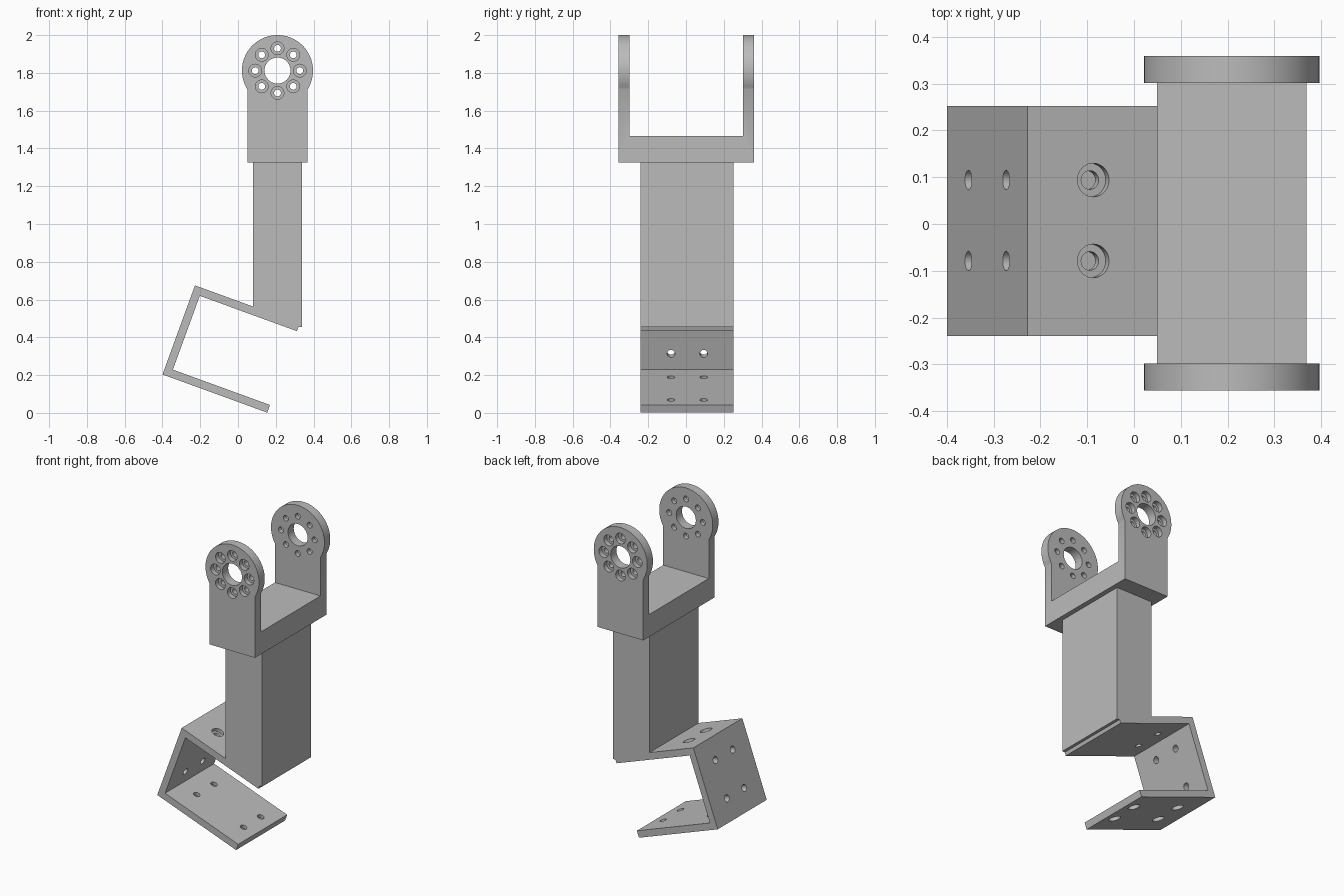
import bpy, bmesh
from math import cos, sin, pi, radians, acos
from mathutils import Vector

cube = bpy.data.objects.get("Cube")
if cube:
    bpy.data.objects.remove(cube, do_unlink=True)

grey = bpy.data.materials.new("metal grey")
grey.use_nodes = True
colour = (0.5, 0.5, 0.5, 1)
grey.diffuse_color = colour
grey.node_tree.nodes["Principled BSDF"].inputs["Base Color"].default_value = colour


def make_object(name, bm):
    bmesh.ops.recalc_face_normals(bm, faces=bm.faces)
    mesh = bpy.data.meshes.new(name)
    bm.to_mesh(mesh)
    bm.free()
    mesh.materials.append(grey)
    obj = bpy.data.objects.new(name, mesh)
    bpy.context.collection.objects.link(obj)
    return obj


def extrude_profile(name, points, y0, y1):
    """Solid from an x-z outline, running from y0 to y1."""
    bm = bmesh.new()
    face = bm.faces.new([bm.verts.new((x, y0, z)) for x, z in points])
    grown = bmesh.ops.extrude_face_region(bm, geom=[face])["geom"]
    verts = [g for g in grown if isinstance(g, bmesh.types.BMVert)]
    bmesh.ops.translate(bm, verts=verts, vec=(0, y1 - y0, 0))
    return make_object(name, bm)


def drills(rods):
    """One cutter of separate rods, each (start, end, radius)."""
    bm = bmesh.new()
    for start, end, radius in rods:
        axis = end - start
        matrix = axis.to_track_quat("Z", "Y").to_matrix().to_4x4()
        matrix.translation = (start + end) / 2
        bmesh.ops.create_cone(bm, cap_ends=True, segments=40 if radius > 0.05 else 24,
                              radius1=radius, radius2=radius,
                              depth=axis.length, matrix=matrix)
    return make_object("cutter", bm)


def cut(obj, cutter):
    cutter.hide_render = True
    mod = obj.modifiers.new("cut", "BOOLEAN")
    mod.operation, mod.solver, mod.object = "DIFFERENCE", "EXACT", cutter
    bpy.context.view_layer.objects.active = obj
    bpy.ops.object.modifier_apply(modifier=mod.name)
    bpy.data.objects.remove(cutter, do_unlink=True)


def finish(obj):
    bpy.ops.object.select_all(action="DESELECT")
    obj.select_set(True)
    bpy.context.view_layer.objects.active = obj
    bpy.ops.object.shade_smooth_by_angle(angle=radians(30))


# Fork: round-topped outline, hollowed into a U
cx, cz, radius, half = 0.209, 1.812, 0.188, 0.16
y_mid, y_out, y_in = 0.0015, 0.358, 0.3
base_z = 1.325
a0 = -acos(half / radius)
steps = 56
outline = [(cx - half, base_z), (cx + half, base_z)]
for i in range(steps + 1):
    a = a0 + (pi - 2 * a0) * i / steps
    outline.append((cx + radius * cos(a), cz + radius * sin(a)))
fork = extrude_profile("fork", outline, y_mid - y_out, y_mid + y_out)
gap = [(-1, 1.467), (1, 1.467), (1, 3), (-1, 3)]
cut(fork, extrude_profile("gap", gap, y_mid - y_in, y_mid + y_in))

# Fork holes: shaft hole, ring of screw holes and their counterbores
centres = [(cx + 0.118 * cos(k * pi / 4), cz + 0.118 * sin(k * pi / 4)) for k in range(8)]
through = [(Vector((cx, -1, cz)), Vector((cx, 1, cz)), 0.069)]
bores = []
for x, z in centres:
    through.append((Vector((x, -1, z)), Vector((x, 1, z)), 0.018))
    for side in (-1, 1):
        bores.append((Vector((x, y_mid + side * (y_out - 0.03), z)),
                      Vector((x, side, z)), 0.034))
cut(fork, drills(bores))
cut(fork, drills(through))
finish(fork)

# Tilted C bracket, laid out in its own u (along plates) and v (across) axes
tilt = radians(20)
y0, y1 = -0.24, 0.252
length, height, t = 0.59, 0.502, 0.043


def place(u, v, y=0.0):
    return Vector((-0.228 + u * cos(tilt) + v * sin(tilt), y,
                   0.675 - u * sin(tilt) + v * cos(tilt)))


shape = [(0, 0), (length, 0), (length, -t), (t, -t), (t, t - height),
         (length, t - height), (length, -height), (0, -height)]
bracket = extrude_profile("bracket", [place(u, v).xz for u, v in shape], y0, y1)

through, bores = [], []
for y in (-0.079, 0.094):
    # upper plate, bored from above
    through.append((place(0.15, 0.1, y), place(0.15, -0.1, y), 0.02))
    bores.append((place(0.15, 0.1, y), place(0.15, -0.021, y), 0.036))
    # lower plate, bored from below
    for u in (0.16, 0.51):
        through.append((place(u, 0.1 - height, y), place(u, -0.1 - height, y), 0.02))
        bores.append((place(u, 0.021 - height, y), place(u, -0.1 - height, y), 0.036))
    # back plate, plain holes
    for v in (-0.133, -0.369):
        through.append((place(-0.1, v, y), place(0.1, v, y), 0.021))
cut(bracket, drills(bores))
cut(bracket, drills(through))
finish(bracket)

# Column standing on the bracket, with a small lip past the plate end
left, right = 0.08, 0.338
foot = place((left + 0.228) / cos(tilt), 0)
lip = place(length, -0.021)
column = extrude_profile("column", [(left, base_z), foot.xz, place(length, 0).xz,
                                    lip.xz, (right, lip.z), (right, base_z)], y0, y1)
finish(column)
